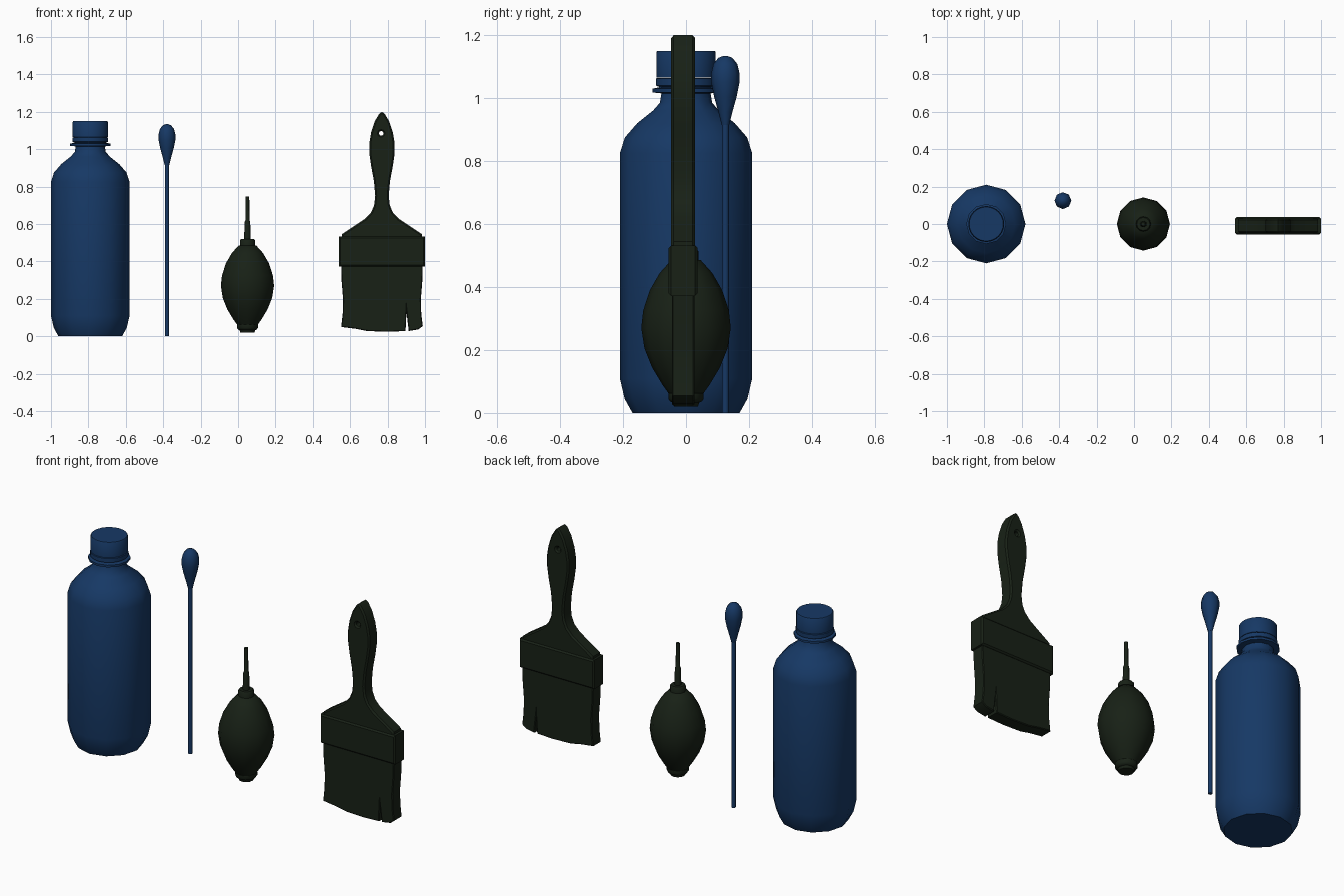
import bpy, math

if "Cube" in bpy.data.objects:
    bpy.data.objects.remove(bpy.data.objects["Cube"])


def material(name, rgb):
    m = bpy.data.materials.new(name)
    m.diffuse_color = (*rgb, 1)
    m.use_nodes = True
    m.node_tree.nodes["Principled BSDF"].inputs["Base Color"].default_value = m.diffuse_color
    return m


BLUE = material("blue", (0.008, 0.04, 0.13))
GREEN = material("dark_green", (0.009, 0.015, 0.008))


def finish(ob, mat, angle):
    ob.data.materials.clear()
    ob.data.materials.append(mat)
    bpy.ops.object.select_all(action='DESELECT')
    ob.select_set(True)
    bpy.context.view_layer.objects.active = ob
    if ob.type == 'CURVE':
        bpy.ops.object.convert(target='MESH')
        ob = bpy.context.object
    bpy.ops.object.shade_smooth_by_angle(angle=math.radians(angle))
    return ob


def lathe(name, profile, x, y, sides, mat, angle=40):
    """Closed turned solid from (radius, z) points, capped at both ends."""
    n = len(profile)
    verts = [(x + r * math.cos(2 * math.pi * k / sides),
              y + r * math.sin(2 * math.pi * k / sides), z)
             for r, z in profile for k in range(sides)]
    faces = [(i * sides + k, i * sides + (k + 1) % sides,
              (i + 1) * sides + (k + 1) % sides, (i + 1) * sides + k)
             for i in range(n - 1) for k in range(sides)]
    faces.append(tuple(reversed(range(sides))))
    faces.append(tuple(range((n - 1) * sides, n * sides)))
    me = bpy.data.meshes.new(name)
    me.from_pydata(verts, [], faces)
    ob = bpy.data.objects.new(name, me)
    bpy.context.collection.objects.link(ob)
    return finish(ob, mat, angle)


def slab(name, loops, x, y, half_depth, bevel, mat, angle=40):
    """Flat outline (x, z) with optional holes, thickened in y with chamfered rims."""
    cu = bpy.data.curves.new(name, 'CURVE')
    cu.dimensions = '2D'
    cu.fill_mode = 'BOTH'
    cu.extrude = half_depth - bevel
    cu.bevel_depth = bevel
    cu.bevel_resolution = 0
    cu.offset = -bevel
    for loop in loops:
        s = cu.splines.new('POLY')
        s.points.add(len(loop) - 1)
        s.use_cyclic_u = True
        for p, (px, pz) in zip(s.points, loop):
            p.co = (px, pz, 0, 1)
    ob = bpy.data.objects.new(name, cu)
    bpy.context.collection.objects.link(ob)
    ob.location = (x, y, 0)
    ob.rotation_euler = (math.pi / 2, 0, 0)
    return finish(ob, mat, angle)


def mirrored(half):
    return half + [(-px, pz) for px, pz in reversed(half) if px > 0]


# Bottle: body with neck and collar ring, then screw cap
BX = -0.79
lathe("bottle_body", [(0.17, 0), (0.195, 0.045), (0.21, 0.11), (0.21, 0.825),
                      (0.194, 0.875), (0.155, 0.92), (0.105, 0.96), (0.083, 0.985),
                      (0.078, 1.015), (0.107, 1.018), (0.107, 1.03), (0.085, 1.034),
                      (0.085, 1.06)], BX, 0, 12, BLUE, 45)
lathe("cap_ring", [(0.088, 1.036), (0.096, 1.04), (0.096, 1.062), (0.09, 1.064)],
      BX, 0, 24, BLUE)
lathe("bottle_cap", [(0.094, 1.066), (0.094, 1.146), (0.091, 1.15)], BX, 0, 24, BLUE)

# Cotton swab: stick and teardrop tip
lathe("swab_stick", [(0.011, 0), (0.011, 0.95)], -0.38, 0.125, 8, BLUE, 50)
lathe("swab_tip", [(0.012, 0.915), (0.022, 0.955), (0.036, 1.005), (0.045, 1.05),
                   (0.045, 1.078), (0.038, 1.108), (0.022, 1.128), (0.006, 1.134)],
      -0.38, 0.125, 8, BLUE, 60)

# Air blower: base plug, bulb, collar and nozzle
lathe("blower_base", [(0.038, 0.02), (0.042, 0.033), (0.05, 0.036), (0.056, 0.045),
                      (0.056, 0.062), (0.05, 0.068)], 0.05, 0, 12, GREEN)
lathe("blower_bulb", [(0.05, 0.055), (0.075, 0.09), (0.108, 0.145), (0.132, 0.205),
                      (0.142, 0.27), (0.136, 0.325), (0.115, 0.39), (0.083, 0.445),
                      (0.047, 0.485)], 0.05, 0, 12, GREEN, 50)
lathe("blower_collar", [(0.04, 0.475), (0.04, 0.513), (0.035, 0.519)], 0.05, 0, 12, GREEN)
lathe("blower_nozzle", [(0.018, 0.51), (0.015, 0.61), (0.011, 0.62), (0.01, 0.748)],
      0.05, 0, 10, GREEN, 50)

# Paint brush: handle with hanging hole, metal band and split bristles
PX, PY = 0.77, -0.009
handle = mirrored([(0.215, 0.51), (0.215, 0.545), (0.15, 0.588), (0.09, 0.628),
                   (0.058, 0.662), (0.042, 0.7), (0.036, 0.75), (0.043, 0.83),
                   (0.058, 0.91), (0.068, 0.98), (0.068, 1.03), (0.058, 1.09),
                   (0.038, 1.15), (0.014, 1.19), (0, 1.2)])
hole = [(-0.004 + 0.012 * math.cos(a * math.pi / 6), 1.085 - 0.012 * math.sin(a * math.pi / 6))
        for a in range(12)]
slab("brush_handle", [handle, hole], PX, PY, 0.038, 0.008, GREEN)
slab("brush_band", [mirrored([(0.229, 0.372), (0.229, 0.532)])], PX, PY, 0.046, 0.008, GREEN, 30)
bristles = [(0.218, 0.4), (0.216, 0.3), (0.208, 0.2), (0.21, 0.12), (0.218, 0.055),
            (0.195, 0.037), (0.143, 0.028), (0.131, 0.13), (0.126, 0.028), (0.03, 0.024),
            (-0.08, 0.028), (-0.14, 0.04), (-0.218, 0.05), (-0.21, 0.12), (-0.208, 0.2),
            (-0.216, 0.3), (-0.218, 0.4)]
slab("brush_bristles", [bristles[::-1]], PX, PY, 0.036, 0.004, GREEN)
